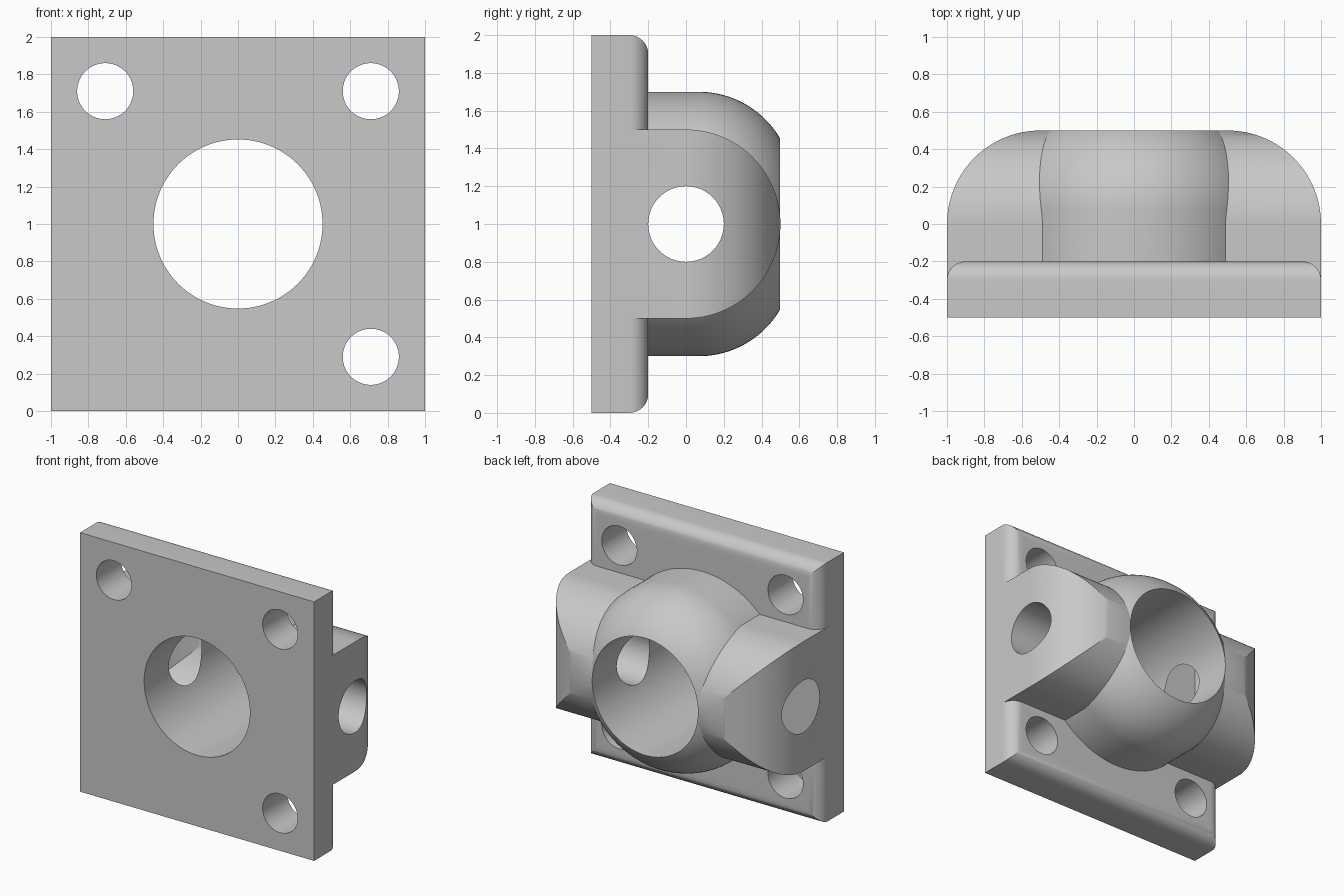
import bpy, bmesh
from math import sin, cos, pi, radians
from mathutils import Matrix, Vector

if "Cube" in bpy.data.objects:
    bpy.data.objects.remove(bpy.data.objects["Cube"], do_unlink=True)

grey = bpy.data.materials.new("plain grey")
grey.use_nodes = True
COLOR = (0.58, 0.58, 0.58, 1)
grey.diffuse_color = COLOR
grey.node_tree.nodes["Principled BSDF"].inputs["Base Color"].default_value = COLOR


def finish(name, bm):
    bmesh.ops.recalc_face_normals(bm, faces=bm.faces)
    mesh = bpy.data.meshes.new(name)
    bm.to_mesh(mesh)
    bm.free()
    mesh.materials.append(grey)
    obj = bpy.data.objects.new(name, mesh)
    bpy.context.collection.objects.link(obj)
    return obj


def arc(cx, cy, r, start, end, steps):
    angles = [radians(start + (end - start) * i / steps) for i in range(steps + 1)]
    return [(cx + r * cos(a), cy + r * sin(a)) for a in angles]


def prism(name, points, direction):
    """Extrude a closed loop of points along a direction."""
    bm = bmesh.new()
    face = bm.faces.new([bm.verts.new(p) for p in points])
    out = bmesh.ops.extrude_face_region(bm, geom=[face])
    moved = [v for v in out["geom"] if isinstance(v, bmesh.types.BMVert)]
    bmesh.ops.translate(bm, verts=moved, vec=direction)
    return finish(name, bm)


def drill(name, radius, axis, x=0, z=1, sides=96):
    bm = bmesh.new()
    turn = Vector((0, 0, 1)).rotation_difference(Vector(axis)).to_matrix().to_4x4()
    bmesh.ops.create_cone(bm, cap_ends=True, segments=sides, radius1=radius,
                          radius2=radius, depth=3,
                          matrix=Matrix.Translation((x, 0, z)) @ turn)
    return finish(name, bm)


def combine(target, other, operation):
    mod = target.modifiers.new(operation.lower(), 'BOOLEAN')
    mod.operation, mod.solver, mod.object = operation, 'EXACT', other
    bpy.context.view_layer.objects.active = target
    bpy.ops.object.modifier_apply(modifier=mod.name)
    bpy.data.objects.remove(other, do_unlink=True)


# Mounting plate with rounded rear edges
bm = bmesh.new()
bmesh.ops.create_cube(bm, size=1, matrix=Matrix.Translation((0, -0.35, 1))
                      @ Matrix.Diagonal((2, 0.3, 2, 1)))
rear = [e for e in bm.edges if all(v.co.y > -0.3 for v in e.verts)]
bmesh.ops.bevel(bm, geom=rear, offset=0.1, segments=10, profile=0.5, affect='EDGES')
bracket = finish("flange_bracket", bm)

# Cross bar: long D-shaped section trimmed by a plan outline with rounded corners,
# ending a hair inside the plate sides so the union stays clean
section = [(-0.4, 0.5)] + arc(0, 1, 0.5, -90, 90, 65) + [(-0.4, 1.5)]
bar = prism("cross_bar", [(-1.2, y, z) for y, z in section], (2.4, 0, 0))
END = 0.9998
plan = ([(-END, -0.6), (END, -0.6)] + arc(END - 0.5, 0, 0.5, 0, 90, 32)
        + arc(0.5 - END, 0, 0.5, 90, 180, 32))
outline = prism("bar_outline", [(x, y, 0.2) for x, y in plan], (0, 0, 1.6))
combine(bar, outline, 'INTERSECT')

# Domed hub turned around the front-back axis
dome = [(0, -0.41), (0.7, -0.41)] + arc(0.2, 0.067, 0.5, 0, 60, 32) + [(0, 0.5)]
bm = bmesh.new()
verts = [bm.verts.new((r, y, 1)) for r, y in dome]
edges = [bm.edges.new(pair) for pair in zip(verts, verts[1:])]
bmesh.ops.spin(bm, geom=verts + edges, cent=(0, 0, 1), axis=(0, 1, 0),
               angle=2 * pi, steps=128)
bmesh.ops.remove_doubles(bm, verts=bm.verts, dist=0.0005)
hub = finish("domed_hub", bm)

combine(bracket, bar, 'UNION')
combine(bracket, hub, 'UNION')

# Central bore, cross pin hole and four bolt holes
combine(bracket, drill("bore", 0.452, (0, 1, 0), sides=128), 'DIFFERENCE')
combine(bracket, drill("pin_hole", 0.2, (1, 0, 0)), 'DIFFERENCE')
for sx in (-1, 1):
    for sz in (-1, 1):
        hole = drill("bolt_hole", 0.15, (0, 1, 0), sx * 0.71, 1 + sz * 0.71, 64)
        combine(bracket, hole, 'DIFFERENCE')

# Smooth curves, crisp edges
bpy.ops.object.select_all(action='DESELECT')
bracket.select_set(True)
bpy.context.view_layer.objects.active = bracket
bpy.ops.object.shade_smooth_by_angle(angle=radians(25))
